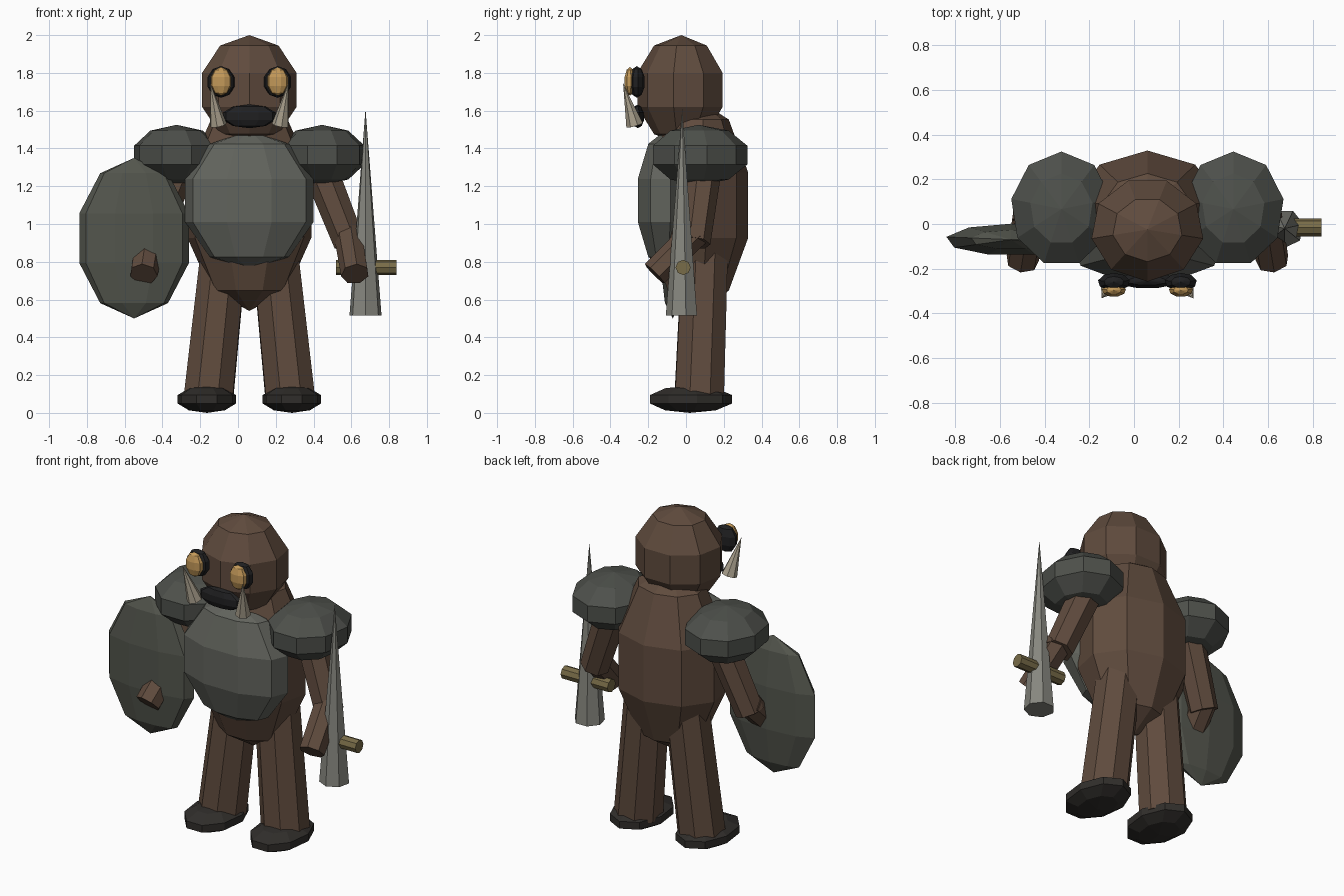
import bpy, bmesh, math
from mathutils import Vector, Matrix

if "Cube" in bpy.data.objects:
    bpy.data.objects.remove(bpy.data.objects["Cube"])

CX = 0.06  # symmetry plane of the body


def colour(name, r, g, b):
    m = bpy.data.materials.new(name)
    m.diffuse_color = (r, g, b, 1)
    m.use_nodes = True
    m.node_tree.nodes["Principled BSDF"].inputs["Base Color"].default_value = m.diffuse_color
    return m


SKIN = colour("brown_skin", .115, .07, .047)
PAD = colour("dark_steel", .075, .08, .07)
PLATE = colour("plate_steel", .12, .125, .108)
SHIELD = colour("shield_green", .085, .09, .073)
DARK = colour("dark_leather", .03, .027, .024)
BLACK = colour("black", .014, .014, .015)
GOLD = colour("gold_eye", .55, .32, .1)
IVORY = colour("ivory", .42, .37, .28)
BLADE = colour("blade_steel", .24, .24, .21)
BRASS = colour("brass", .19, .15, .065)


def finish(name, bm, mat):
    bmesh.ops.recalc_face_normals(bm, faces=bm.faces)
    me = bpy.data.meshes.new(name)
    bm.to_mesh(me)
    bm.free()
    me.materials.append(mat)
    ob = bpy.data.objects.new(name, me)
    bpy.context.collection.objects.link(ob)
    return ob


def blob(name, c, r, mat, turn=90, n=9, rings=5):
    """Faceted ellipsoid; turn is the angle of its first vertex column."""
    bm = bmesh.new()

    def vert(a, b):
        return bm.verts.new((c[0] + r[0] * math.sin(a) * math.cos(b),
                             c[1] + r[1] * math.sin(a) * math.sin(b),
                             c[2] + r[2] * math.cos(a)))
    top, bottom = vert(0, 0), vert(math.pi, 0)
    rows = [[vert(math.pi * i / rings, math.radians(turn) + math.tau * k / n)
             for k in range(n)] for i in range(1, rings)]
    for k in range(n):
        j = (k + 1) % n
        bm.faces.new((top, rows[0][k], rows[0][j]))
        bm.faces.new((bottom, rows[-1][j], rows[-1][k]))
        for a, b in zip(rows, rows[1:]):
            bm.faces.new((a[k], b[k], b[j], a[j]))
    return finish(name, bm, mat)


def rod(name, a, b, r1, r2, mat, n=7):
    """Tapered prism or cone from point a to point b."""
    a, b = Vector(a), Vector(b)
    d = b - a
    m = Matrix.Translation((a + b) / 2) @ d.to_track_quat('Z', 'Y').to_matrix().to_4x4()
    bm = bmesh.new()
    bmesh.ops.create_cone(bm, cap_ends=True, segments=n, radius1=r1, radius2=r2,
                          depth=d.length, matrix=m)
    bmesh.ops.remove_doubles(bm, verts=bm.verts, dist=1e-5)
    return finish(name, bm, mat)


# Body, head and breastplate
blob("torso", (CX, .06, 1.1), (.35, .283, .56), SKIN)
blob("head", (CX, -.025, 1.71), (.267, .245, .29), SKIN, turn=-90)
blob("breastplate", (CX, -.11, 1.125), (.363, .162, .37), PLATE)
blob("mouth", (CX, -.255, 1.57), (.15, .035, .063), BLACK)

# Mirrored parts
for side, s in (("right", -1), ("left", 1)):
    def at(x, y, z):
        return (CX + s * x, y, z)
    blob(side + "_shoulder_pad", at(.385, .067, 1.365), (.24, .271, .16), PAD)
    rod(side + "_upper_arm", at(.36, .1, 1.33), at(.53, .045, .9), .095, .085, SKIN)
    rod(side + "_forearm", at(.525, .05, .95), at(.56, -.165, .735), .078, .075, SKIN)
    rod(side + "_leg", at(.215, .07, .09), at(.135, .1, .86), .14, .13, SKIN, 8)
    blob(side + "_foot", at(.225, .02, .072), (.165, .236, .072), DARK)
    blob(side + "_eye_socket", at(.15, -.26, 1.752), (.076, .043, .084), BLACK)
    blob(side + "_eye", at(.15, -.297, 1.755), (.057, .031, .076), GOLD)
    rod(side + "_tusk", at(.165, -.272, 1.525), at(.206, -.333, 1.745), .046, 0, IVORY)

# Shield on the right arm
blob("shield", (-.55, -.07, .925), (.31, .075, .425), SHIELD)

# Sword in the left hand
rod("sword_blade", (.675, -.02, .515), (.675, -.02, 1.61), .087, 0, BLADE)
rod("sword_guard", (.52, -.015, .77), (.84, -.015, .77), .04, .04, BRASS, 8)
